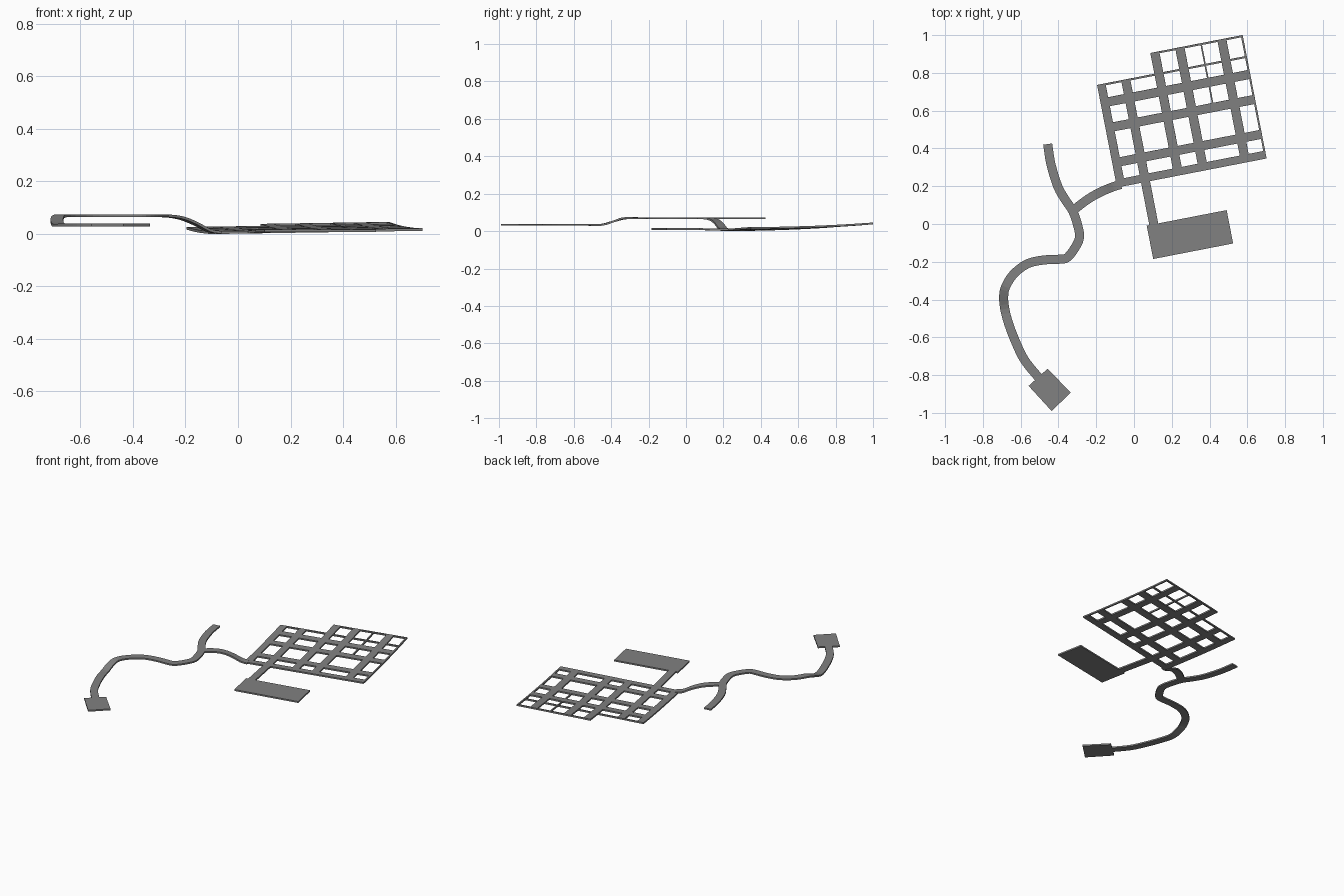
import bpy, bmesh
from math import radians
from mathutils import Vector, Matrix

cube = bpy.data.objects.get("Cube")
if cube:
    bpy.data.objects.remove(cube, do_unlink=True)

GREY = (0.22, 0.22, 0.22, 1)
mat = bpy.data.materials.new("concrete grey")
mat.use_nodes = True
mat.diffuse_color = GREY
mat.node_tree.nodes["Principled BSDF"].inputs["Base Color"].default_value = GREY

THICK = 0.01
ORIGIN = Vector((-0.09, 0.193, 0))
TURN = Matrix.Rotation(radians(11), 3, 'Z')


def town(u, v, z):
    """Place a point given in the turned street grid."""
    return ORIGIN + TURN @ Vector((u, v, z))


def slab(name, bm):
    """Finish a sheet as a thin slab hanging below its top surface."""
    bmesh.ops.remove_doubles(bm, verts=bm.verts, dist=0.0001)
    bmesh.ops.recalc_face_normals(bm, faces=bm.faces)
    for f in bm.faces:
        if f.normal.z < 0:
            f.normal_flip()
    mesh = bpy.data.meshes.new(name)
    bm.to_mesh(mesh)
    bm.free()
    mesh.materials.append(mat)
    obj = bpy.data.objects.new(name, mesh)
    bpy.context.collection.objects.link(obj)
    mod = obj.modifiers.new("thickness", 'SOLIDIFY')
    mod.thickness = THICK
    mod.offset = -1
    return obj


def plate(name, points):
    bm = bmesh.new()
    bm.faces.new([bm.verts.new(p) for p in points])
    return slab(name, bm)


def road(name, points, width=0.048, steps=3):
    """Ribbon of even width along a smoothed path."""
    pts = [Vector(p) for p in points]
    ext = [2 * pts[0] - pts[1]] + pts + [2 * pts[-1] - pts[-2]]
    path = []
    for a, b, c, d in zip(ext, ext[1:], ext[2:], ext[3:]):
        for i in range(steps):
            t = i / steps
            path.append(0.5 * (2 * b + (c - a) * t + (2*a - 5*b + 4*c - d) * t**2
                               + (3*b - a - 3*c + d) * t**3))
    path.append(pts[-1])
    bm = bmesh.new()
    last = None
    for i, p in enumerate(path):
        d = path[min(i + 1, len(path) - 1)] - path[max(i - 1, 0)]
        side = Vector((-d.y, d.x, 0)).normalized() * width / 2
        pair = [bm.verts.new(p + side), bm.verts.new(p - side)]
        if last:
            bm.faces.new((last[0], last[1], pair[1], pair[0]))
        last = pair
    return slab(name, bm)


# Street grid: filled rectangles (u0, u1, v0, v1) on gently rising ground
W, H, STEP, LOW = 0.807, 0.665, 0.309, 0.553
EDGE = 0.01
streets = [
    # streets running up the grid
    (0, 0.045, 0, LOW), (0.13, 0.178, 0, LOW), (STEP, 0.357, 0, H),
    (0.443, 0.492, 0, H), (0.67, 0.718, 0, H), (W - EDGE, W, 0, H),
    # streets running across
    (0, W, 0, 0.042), (0, W, 0.107, 0.155), (0, W, 0.295, 0.343),
    (0, W, 0.43, 0.478),
    # narrow lanes and borders
    (0, W, LOW - EDGE, LOW), (STEP, W, H - EDGE, H), (0.578, 0.586, 0.343, H),
]


def ground(u, v):
    return 0.01 + 0.012 * u / W + 0.024 * (v / H) ** 2


us = sorted({x for s in streets for x in s[:2]})
vs = sorted({x for s in streets for x in s[2:]})
bm = bmesh.new()
for u0, u1 in zip(us, us[1:]):
    for v0, v1 in zip(vs, vs[1:]):
        cu, cv = (u0 + u1) / 2, (v0 + v1) / 2
        if any(s[0] < cu < s[1] and s[2] < cv < s[3] for s in streets):
            bm.faces.new([bm.verts.new(town(u, v, ground(u, v)))
                          for u, v in ((u0, v0), (u1, v0), (u1, v1), (u0, v1))])
slab("street_grid", bm)

# Lot in front of the grid and its access road
LOT_Z = 0.017
plate("lot", [town(u, v, LOT_Z) for u, v in
              ((0.116, -0.408), (0.547, -0.408), (0.547, -0.228), (0.116, -0.228))])
plate("access_road", [town(0.13, -0.228, LOT_Z), town(0.178, -0.228, LOT_Z),
                      town(0.178, 0, ground(0.178, 0)), town(0.13, 0, ground(0.13, 0))])

# Raised winding road, dropping to the far square
HIGH, MID = 0.074, 0.039
bends = [(-0.457, 0.423), (-0.44, 0.317), (-0.404, 0.2), (-0.365, 0.13),
         (-0.325, 0.07), (-0.3, 0), (-0.288, -0.07), (-0.312, -0.125),
         (-0.35, -0.175), (-0.385, -0.186), (-0.473, -0.19), (-0.563, -0.21),
         (-0.637, -0.265), (-0.68, -0.333), (-0.69, -0.386), (-0.684, -0.45),
         (-0.663, -0.53), (-0.62, -0.64), (-0.573, -0.73), (-0.49, -0.83)]


def road_height(y):
    t = min(max((-0.33 - y) / 0.12, 0), 1)
    return HIGH + (MID - HIGH) * t


road("winding_road", [(x, y, road_height(y)) for x, y in bends])

# Ramp from the raised road down to the grid
road("ramp", [(-0.325, 0.07, HIGH), (-0.26, 0.12, 0.073), (-0.21, 0.152, 0.064),
              (-0.16, 0.177, 0.044), (-0.11, 0.197, 0.018), (-0.07, 0.21, 0.011)])

# Small square at the road's end
plate("end_square", [(-0.457, -0.766, MID), (-0.558, -0.857, MID),
                     (-0.436, -0.99, MID), (-0.335, -0.893, MID)])
